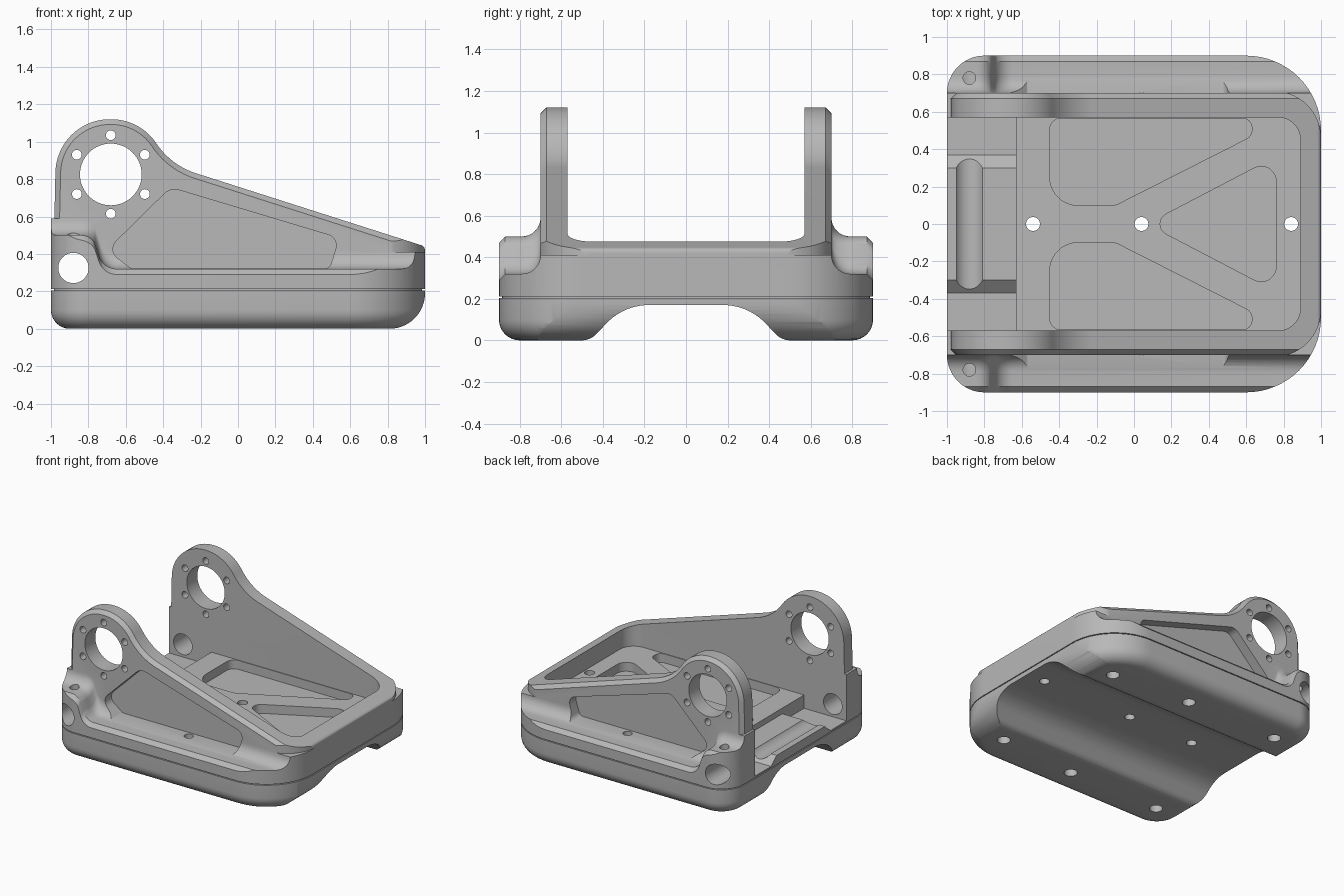
import bpy, bmesh, math
from mathutils import Vector

old = bpy.data.objects.get("Cube")
if old:
    bpy.data.objects.remove(old, do_unlink=True)

grey = bpy.data.materials.new("satin grey")
grey.use_nodes = True
grey.diffuse_color = (0.48, 0.48, 0.48, 1)
grey.node_tree.nodes["Principled BSDF"].inputs["Base Color"].default_value = (0.48, 0.48, 0.48, 1)


def rounded(corners, closed=True, steps=10):
    """Turn (u, v, radius) corners into an outline with filleted corners."""
    out, n = [], len(corners)
    for i, (u, v, r) in enumerate(corners):
        p = Vector((u, v))
        if r == 0 or (not closed and i in (0, n - 1)):
            out.append((u, v))
            continue
        d1 = (Vector(corners[i - 1][:2]) - p).normalized()
        d2 = (Vector(corners[(i + 1) % n][:2]) - p).normalized()
        half = math.acos(max(-1, min(1, d1.dot(d2)))) / 2
        c = p + (d1 + d2).normalized() * r / math.sin(half)
        s, e = p + d1 * r / math.tan(half) - c, p + d2 * r / math.tan(half) - c
        a0 = math.atan2(s.y, s.x)
        da = math.atan2(e.y, e.x) - a0
        da = (da + math.pi) % (2 * math.pi) - math.pi
        for k in range(steps + 1):
            a = a0 + da * k / steps
            out.append((c.x + r * math.cos(a), c.y + r * math.sin(a)))
    return out


def finish(name, bm):
    bmesh.ops.recalc_face_normals(bm, faces=bm.faces)
    me = bpy.data.meshes.new(name)
    bm.to_mesh(me)
    bm.free()
    me.materials.append(grey)
    ob = bpy.data.objects.new(name, me)
    bpy.context.collection.objects.link(ob)
    return ob


PLACE = {"x": lambda u, v, w: (w, u, v), "y": lambda u, v, w: (u, w, v), "z": lambda u, v, w: (u, v, w)}


def loft(name, rings, bevel=0, bevel_rings=(), segments=1):
    """Skin closed rings of points, optionally bevelling the end rims."""
    bm = bmesh.new()
    vs = [[bm.verts.new(p) for p in ring] for ring in rings]
    n = len(vs[0])
    for a, b in zip(vs, vs[1:]):
        for i in range(n):
            bm.faces.new((a[i], a[(i + 1) % n], b[(i + 1) % n], b[i]))
    caps = [bm.faces.new(vs[0]), bm.faces.new(vs[-1])]
    bmesh.ops.recalc_face_normals(bm, faces=bm.faces)
    if bevel:
        edges = [e for k in bevel_rings for e in caps[k].edges]
        bmesh.ops.bevel(bm, geom=edges, offset=bevel, segments=segments, profile=0.5, affect="EDGES")
    return finish(name, bm)


def prism(name, pts, axis, lo, hi, **kw):
    return loft(name, [[PLACE[axis](u, v, w) for u, v in pts] for w in (lo, hi)], **kw)


def combine(ob, other, op):
    mod = ob.modifiers.new(op, "BOOLEAN")
    mod.object, mod.operation, mod.solver = other, op, "EXACT"
    bpy.ops.object.select_all(action="DESELECT")
    bpy.context.view_layer.objects.active = ob
    ob.select_set(True)
    bpy.ops.object.modifier_apply(modifier=mod.name)
    bpy.data.objects.remove(other, do_unlink=True)


def cut(ob, pts, axis, lo, hi):
    combine(ob, prism("cutter", pts, axis, lo, hi), "DIFFERENCE")


def drill(ob, axis, u, v, r, lo, hi, sides=32):
    ring = [(u + r * math.cos(math.tau * k / sides), v + r * math.sin(math.tau * k / sides)) for k in range(sides)]
    cut(ob, ring, axis, lo, hi)


def plan(inset=0):
    a, b = 1 - inset, 0.9 - inset
    return rounded([(-a, -b, 0.2), (a, -b, 0.4), (a, b, 0.4), (-a, b, 0.2)], steps=16)


# Base: rounded plate with an arched channel underneath
base = prism("base", plan(), "z", 0, 0.205, bevel=0.1, bevel_rings=(0,), segments=8)
nose = rounded([(-2, 0, 0), (1, 0, 0.19), (1, 1, 0), (-2, 1, 0)], steps=14)
combine(base, prism("nose", nose, "y", -2, 2), "INTERSECT")
combine(base, prism("core", plan(0.015), "z", 0.15, 0.22), "UNION")
half_arch = rounded([(0.56, 0, 0), (0.46, 0, 0.1), (0.3, 0.17, 0.28), (0, 0.17, 0)], closed=False)[1:-1]
arch = [(0.5, -0.1)] + half_arch
cut(base, arch + [(-y, z) for y, z in reversed(arch)], "x", -2, 2)

# Upper frame: flange, raised rear bosses and wall fillets skinned along x
path = rounded([(-1, 0.5, 0), (-0.78, 0.5, 0.08), (-0.72, 0.32, 0.1), (1, 0.32, 0)], closed=False)


def section(x, z):
    r = 0.09
    curve = [(0.7 + r - r * math.cos(t), z + r - r * math.sin(t)) for t in [k * math.pi / 16 for k in range(9)]]
    side = [(0.9, 0.212), (0.9, z - 0.03), (0.87, z)] + curve[::-1]
    return [(x, y, h) for y, h in side + [(-y, h) for y, h in reversed(side)]]


frame = loft("upper_frame", [section(x, z) for x, z in path])
combine(frame, prism("flange_plan", plan(), "z", 0.1, 1), "INTERSECT")

# Wall: side profile with round ears, trimmed by the rounded plan
ear = rounded([(-0.99, 0.22, 0), (-0.97, 1.12, 0.29), (-0.526, 1.12, 0.288), (-0.355, 0.873, 0.4),
               (1, 0.44, 0.03), (1, 0.22, 0)], steps=18)
wall = prism("wall", ear, "y", -0.7, 0.7, bevel=0.028, bevel_rings=(0, 1))
wall_plan = rounded([(-2, -0.71, 0), (1, -0.71, 0.25), (1, 0.71, 0.25), (-2, 0.71, 0)], steps=14)
combine(wall, prism("wall_plan", wall_plan, "z", 0, 2), "INTERSECT")
combine(frame, wall, "UNION")

# Inside space and the stepped recess at the open end
cut(frame, rounded([(-2, -0.57, 0), (0.89, -0.57, 0.12), (0.89, 0.57, 0.12), (-2, 0.57, 0)]), "z", 0.33, 2)
step = [(0.57, 0.5), (0.57, 0.225), (0.37, 0.225), (0.3, 0.285)]
cut(frame, step + [(-y, z) for y, z in reversed(step)], "x", -2, -0.63)

# Floor pockets that leave crossing ribs
for s in (1, -1):
    cut(frame, rounded([(-0.45, 0.1 * s, 0.15), (-0.1, 0.1 * s, 0.1), (0.63, 0.47 * s, 0.05),
                        (0.63, 0.565 * s, 0.05), (-0.45, 0.565 * s, 0.06)]), "z", 0.26, 0.5)
cut(frame, rounded([(0.07, 0, 0.06), (0.76, -0.36, 0.08), (0.76, 0.36, 0.08)]), "z", 0.26, 0.5)

# Side pockets, ear openings and bolt circles
pocket = rounded([(-0.57, 0.322, 0.02), (-0.7, 0.42, 0.06), (-0.36, 0.755, 0.08), (0.54, 0.485, 0.06), (0.49, 0.322, 0.04)])
for s in (1, -1):
    cut(frame, pocket, "y", *sorted((0.62 * s, 1.1 * s)))
    drill(frame, "z", -0.88, 0.78 * s, 0.034, 0.35, 0.7, 24)
drill(frame, "y", -0.68, 0.825, 0.165, -2, 2, 64)
drill(frame, "y", -0.88, 0.325, 0.081, -2, 2, 40)
for k in range(6):
    a = math.radians(90 + 60 * k)
    drill(frame, "y", -0.68 + 0.21 * math.cos(a), 0.825 + 0.21 * math.sin(a), 0.026, -2, 2, 20)

# Fastener holes through the floor and in the feet
for x in (-0.54, 0.04, 0.84):
    for part in (base, frame):
        drill(part, "z", x, 0, 0.037, -1, 1, 24)
for s in (1, -1):
    for x, y in ((-0.76, 0.66), (0.04, 0.66), (0.71, 0.61)):
        drill(base, "z", x, y * s, 0.048, -1, 0.19, 24)
    for part in (base, frame):
        drill(part, "z", 0.04, 0.67 * s, 0.034, -1, 0.36, 24)

for part in (base, frame):
    bpy.ops.object.select_all(action="DESELECT")
    bpy.context.view_layer.objects.active = part
    part.select_set(True)
    bpy.ops.object.shade_smooth_by_angle(angle=math.radians(30))
